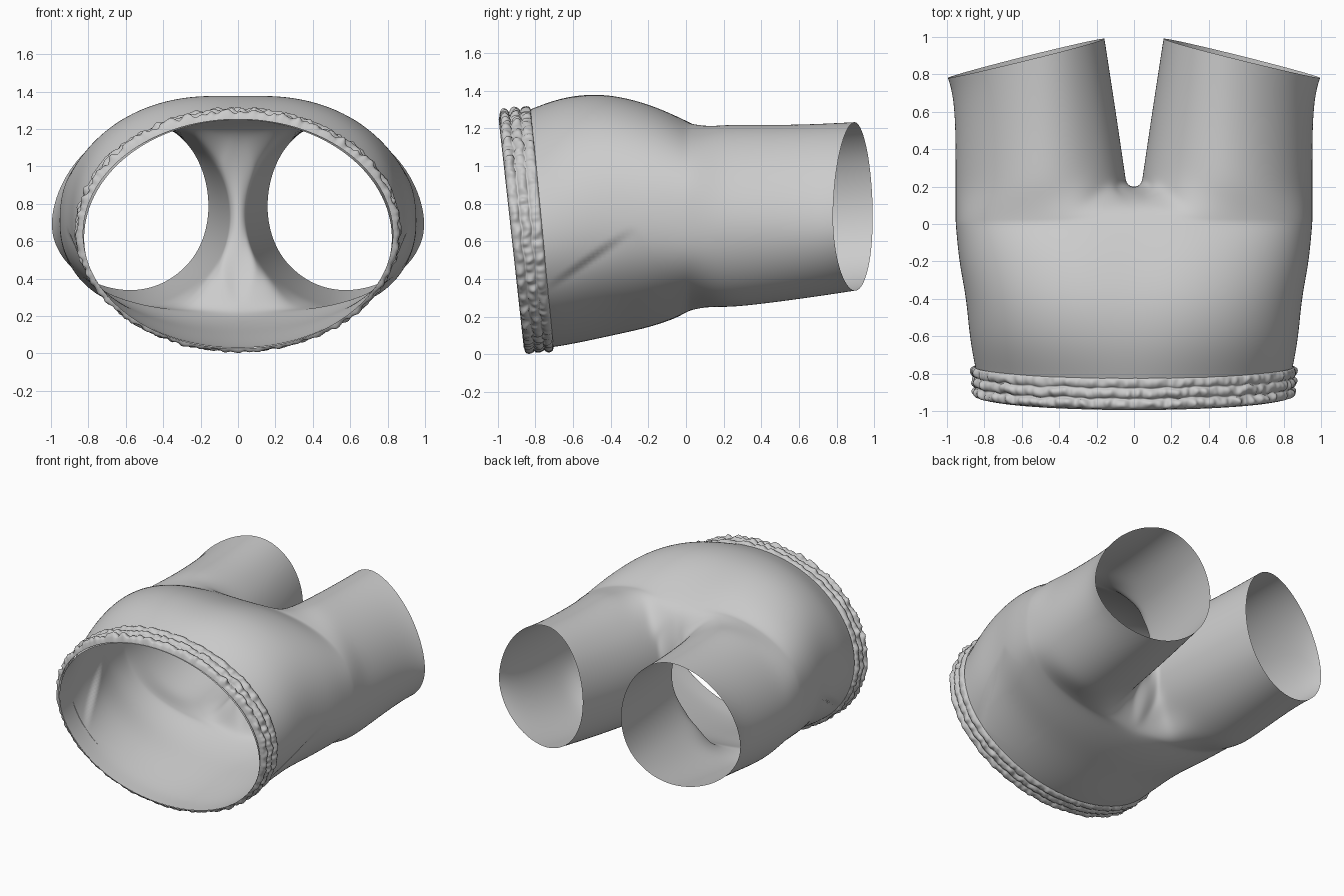
import bpy, bmesh, math
from mathutils import Vector, noise

if "Cube" in bpy.data.objects:
    bpy.data.objects.remove(bpy.data.objects["Cube"])

K, L = 17, 6          # points on the outer arc, and on the inner crotch curve


def spow(v, p):
    return math.copysign(abs(v) ** p, v)


def smooth(t):
    t = max(0.0, min(1.0, t))
    return t * t * (3 - 2 * t)


def lerp(a, b, t):
    return a + (b - a) * t


def arc(y0, tilt, rx, zt, zb, dip, pt, pb, ytop=0, ybot=0):
    """Half body section from top centre, round the outside, to bottom centre."""
    zc, pts = lerp(zb, zt, 0.48), []
    for i in range(K):
        th = math.pi * i / (K - 1)
        s, c = max(0, math.sin(th)), math.cos(th)
        p = lerp(pb, pt, smooth((c + 1) / 2))
        x = 0 if i in (0, K - 1) else rx * s ** p
        near = math.exp(-(x / 0.18) ** 2)
        z = zc + spow(c, p) * (zt - zc if c > 0 else zc - zb)
        if c > 0:
            z -= dip * near
        y = y0 - tilt * (z - 0.66) + near * (ytop if c > 0 else ybot)
        pts.append(Vector((x, y, z)))
    return pts


def leg_ring(base, s):
    """Closed leg section at fraction s from the crotch to the hem."""
    xi, xo = 0.033 + 0.122 * s, 0.96 + 0.042 * s ** 7
    zt = 1.24 - 0.015 * math.sin(math.pi * s)
    zb = 0.224 + 0.109 * s ** 1.3
    pts = []
    for i, b in enumerate(base):
        if i < K:
            phi = math.radians(-45 + 270 * i / (K - 1))
        else:
            phi = math.radians(225 + 90 * (i - K + 1) / (L + 1))
        sn, cs = math.sin(phi), math.cos(phi)
        # outer side peaks lower and is flatter above; inner side is round
        out = smooth((sn + 0.6) / 1.2)
        xc = lerp(0.5, 0.53, s) - 0.04 * cs
        zc = lerp((zt + zb) / 2, 0.69, out)
        p = lerp(1.0, 1.12, out) if cs > 0 else 1.0
        x = xc + spow(sn, p) * (xo - xc if sn > 0 else xc - xi)
        z = zc + spow(cs, p) * (zt - zc if cs > 0 else zc - zb)
        yend = 0.78 + 0.25 * (1 - x) - 0.012 * cs
        inner = smooth((-sn - 0.3) / 0.6)
        w = smooth(s / lerp(0.3, 0.03, inner))
        pts.append(Vector((lerp(b.x, x, w), lerp(b.y, yend, s), lerp(b.z, z, w))))
    return pts


# Body sections: y, tilt, half width, top, bottom, centre dip, roundness
stations = [
    (-0.93, 0.11, 0.828, 1.252, 0.026, 0, 1, 1),
    (-0.84, 0.105, 0.84, 1.275, 0.028, 0, 1, 1),
    (-0.76, 0.10, 0.855, 1.305, 0.035, 0, 0.98, 1),
    (-0.60, 0.07, 0.885, 1.38, 0.06, 0.008, 0.9, 1),
    (-0.40, 0.04, 0.90, 1.405, 0.10, 0.02, 0.85, 0.97),
    (-0.22, 0.01, 0.937, 1.36, 0.135, 0.03, 0.84, 0.92),
    (-0.09, 0.0, 0.95, 1.30, 0.175, 0.035, 0.8, 0.87, 0.03, 0),
]
rings = [arc(*s) for s in stations]
crotch = arc(0.0, 0.0, 0.958, 1.248, 0.215, 0.05, 0.77, 0.8, 0.09, 0.0)
crotch += [Vector((0, y, z)) for y, z in
           ((0.08, 0.31), (0.14, 0.46), (0.18, 0.64), (0.195, 0.81), (0.185, 0.96), (0.15, 1.1))]
legs = [crotch] + [leg_ring(crotch, s)
                   for s in (0.03, 0.08, 0.15, 0.25, 0.4, 0.55, 0.7, 0.83, 0.93, 1.0)]

# Half garment skin
bm = bmesh.new()
rv = [[bm.verts.new(p) for p in r] for r in rings]
lv = [[bm.verts.new(p) for p in r] for r in legs]
for a, b in zip(rv, rv[1:] + [lv[0]]):
    for i in range(K - 1):
        bm.faces.new((a[i], a[i + 1], b[i + 1], b[i]))
n = K + L
for a, b in zip(lv, lv[1:]):
    for i in range(n):
        j = (i + 1) % n
        bm.faces.new((a[i], a[j], b[j], b[i]))
me = bpy.data.meshes.new("half_cage")
bm.to_mesh(me)
bm.free()
cage = bpy.data.objects.new("shorts_cage", me)
bpy.context.collection.objects.link(cage)
mir = cage.modifiers.new("mirror", 'MIRROR')
mir.use_clip = True
mir.merge_threshold = 0.0005
sub = cage.modifiers.new("subdivide", 'SUBSURF')
sub.levels = sub.render_levels = 3
bpy.context.view_layer.update()
dg = bpy.context.evaluated_depsgraph_get()
skin = bpy.data.meshes.new_from_object(cage.evaluated_get(dg))
bpy.data.objects.remove(cage)

# Diagonal side fold pressed into the smooth skin
A, B = Vector((-0.74, 0.33)), Vector((-0.26, 0.66))
along = (B - A).normalized()
for v in skin.vertices:
    if abs(v.co.x) > 0.5:
        q = Vector((v.co.y, v.co.z)) - A
        t = q.dot(along) / (B - A).length
        d = q.y * along.x - q.x * along.y
        if 0 < t < 1:
            fall = math.exp(d / 0.1) if d < 0 else max(0, 1 - d / 0.035)
            v.co.x -= math.copysign(0.02 * math.sin(math.pi * t) * fall, v.co.x)


def finish(name, mesh):
    b = bmesh.new()
    b.from_mesh(mesh)
    bmesh.ops.recalc_face_normals(b, faces=b.faces)
    for f in b.faces:
        f.smooth = True
    b.to_mesh(mesh)
    b.free()
    ob = bpy.data.objects.new(name, mesh)
    bpy.context.collection.objects.link(ob)
    return ob


finish("shorts_body", skin)

# Gathered elastic waistband: three puckered rolls round the tilted opening
N, M = 600, 30
bm = bmesh.new()
grid = []
for k in range(M + 1):
    v = k / M
    row = min(2, int(v * 3))
    rx, zt, zb = lerp(0.828, 0.853, v), lerp(1.252, 1.298, v), lerp(0.026, 0.033, v)
    zc, rz = (zt + zb) / 2, (zt - zb) / 2
    line = []
    for i in range(N):
        u = 2 * math.pi * i / N
        s, c = math.sin(u), math.cos(u)
        x, z = rx * s, zc + rz * c
        nx, nz = s / rx, c / rz
        ln = math.hypot(nx, nz)
        # short gathers running across each roll
        px, pz = 0.84 * s, 0.62 * c
        pucker = noise.noise(Vector((px * 30, pz * 30, row * 5.3 + v * 2)))
        roll = abs(math.sin(3 * math.pi * v)) ** 0.6
        size = lerp(0.021, 0.05 - 0.03 * v, (1 + c) / 2)
        off = 0 if k in (0, M) else size * (0.3 + 0.7 * roll) * (0.9 + 0.6 * pucker)
        y = lerp(-0.855 - 0.11 * z, -0.70 - 0.095 * z, v)
        y += 0.012 * noise.noise(Vector((px * 15, pz * 15, 9))) * math.sin(math.pi * v)
        line.append(bm.verts.new((x + off * nx / ln, y, max(0, z + off * nz / ln))))
    grid.append(line)
for a, b in zip(grid, grid[1:]):
    for i in range(N):
        j = (i + 1) % N
        bm.faces.new((a[i], a[j], b[j], b[i]))
band = bpy.data.meshes.new("waistband")
bm.to_mesh(band)
bm.free()
finish("waistband", band)
